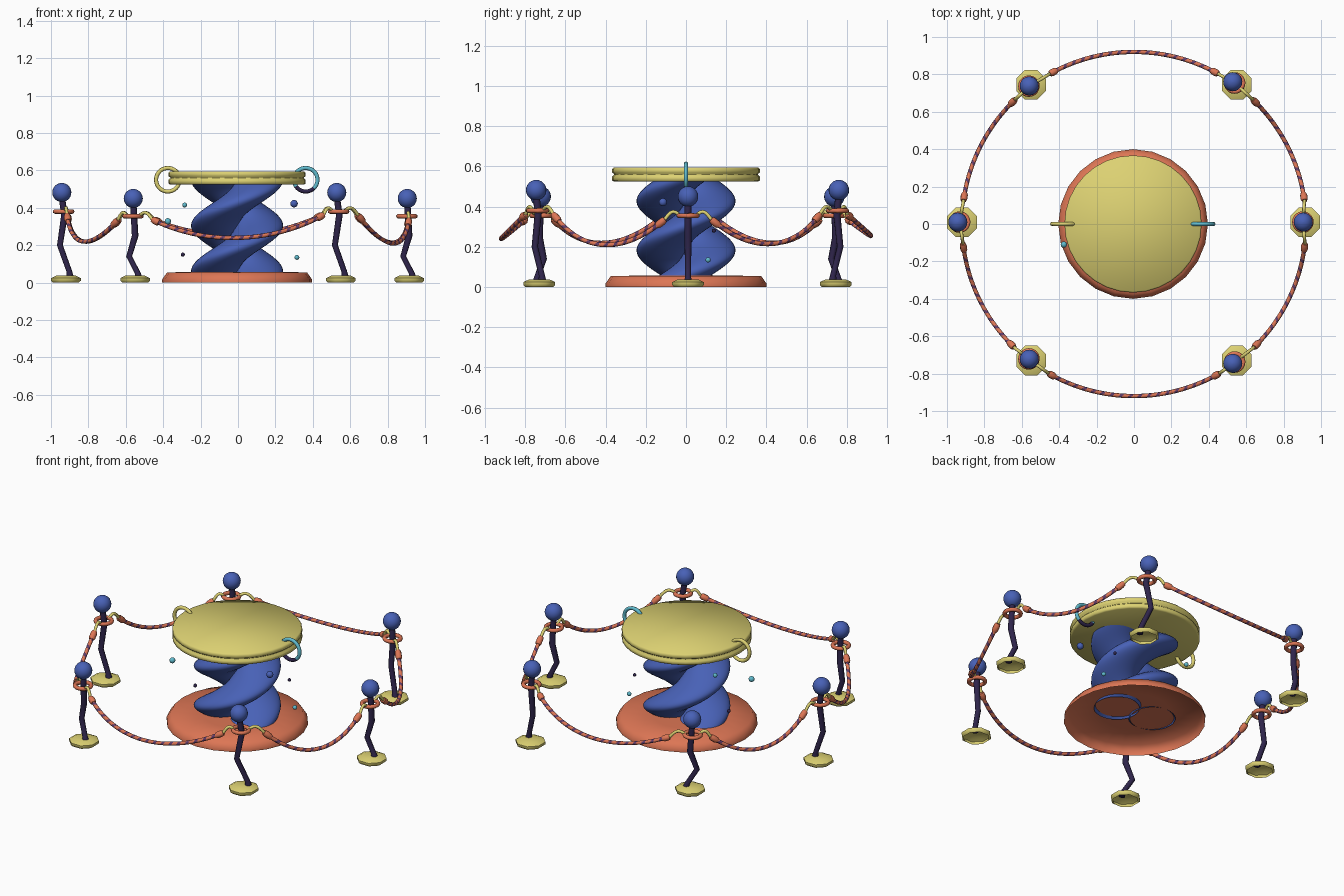
import bpy, bmesh, math
from math import sin, cos, pi, tau, radians
from mathutils import Vector as V

if "Cube" in bpy.data.objects:
    bpy.data.objects.remove(bpy.data.objects["Cube"])


def material(name, rgb):
    m = bpy.data.materials.new(name)
    m.diffuse_color = (*rgb, 1)
    m.use_nodes = True
    m.node_tree.nodes["Principled BSDF"].inputs["Base Color"].default_value = m.diffuse_color
    return m


BLUE = material("blue", (0.065, 0.12, 0.47))
YELLOW = material("pale yellow", (0.72, 0.64, 0.17))
ORANGE = material("coral orange", (0.72, 0.18, 0.09))
CYAN = material("light cyan", (0.12, 0.50, 0.62))
DARK = material("dark indigo", (0.028, 0.018, 0.07))
PURPLE = material("muted purple", (0.12, 0.045, 0.14))


def loft(name, rings, mats, closed=False, rule=None, angle=40, caps=(True, True)):
    """Skin a list of equal rings; rule(i, j, face) picks the material."""
    bm = bmesh.new()
    vs = [[bm.verts.new(p) for p in r] for r in rings]
    n, k = len(rings), len(rings[0])
    for i in range(n if closed else n - 1):
        a, b = vs[i], vs[(i + 1) % n]
        for j in range(k):
            f = bm.faces.new((a[j], a[(j + 1) % k], b[(j + 1) % k], b[j]))
            if rule:
                f.material_index = rule(i, j, f)
    if not closed and caps[0]:
        bm.faces.new(vs[0][::-1])
    if not closed and caps[1]:
        bm.faces.new(vs[-1])
    if closed or all(caps):
        bmesh.ops.recalc_face_normals(bm, faces=bm.faces)
    me = bpy.data.meshes.new(name)
    bm.to_mesh(me)
    bm.free()
    for m in mats:
        me.materials.append(m)
    me.shade_smooth()
    me.set_sharp_from_angle(angle=radians(angle))
    ob = bpy.data.objects.new(name, me)
    bpy.context.collection.objects.link(ob)
    return ob


def lathe(name, profile, n, loc, mat, turn=0.0, angle=40, caps=(True, True)):
    x, y, z0 = loc
    rings = [[(x + r * cos(turn + tau * j / n), y + r * sin(turn + tau * j / n), z0 + z)
              for j in range(n)] for r, z in profile]
    return loft(name, rings, [mat], angle=angle, caps=caps)


def tube(name, pts, radius, mats, sides=8, closed=False, rule=None, angle=50):
    """Sweep a circle along points; radius is a number or a list."""
    pts = [V(p) for p in pts]
    n = len(pts)
    rad = radius if isinstance(radius, list) else [radius] * n
    rings, side = [], None
    for i, p in enumerate(pts):
        if closed:
            t = pts[(i + 1) % n] - pts[i - 1]
        else:
            t = pts[min(i + 1, n - 1)] - pts[max(i - 1, 0)]
        t.normalize()
        side = side or t.orthogonal()
        side = (side - t * side.dot(t)).normalized()
        up = t.cross(side)
        rings.append([p + rad[i] * (side * cos(tau * j / sides) + up * sin(tau * j / sides))
                      for j in range(sides)])
    return loft(name, rings, mats, closed, rule, angle)


def ball(name, loc, r, mat, u=20, v=12):
    prof = [(r * max(sin(pi * i / v), 0.02), -r * cos(pi * i / v)) for i in range(v + 1)]
    return lathe(name, prof, u, loc, mat, angle=60)


CX = -0.005  # the central table sits slightly left

# Base: a shallow dish turned upside down, open beneath
lathe("base", [(0.40, 0), (0.40, 0.018), (0.374, 0.055), (0.2, 0.057)],
      24, (CX, 0, 0), ORANGE, angle=65, caps=(False, True))

# Two intertwined columns, open tubes that just pierce the base
for s in range(2):
    rings = []
    for i in range(61):
        z = 0.046 + 0.484 * i / 60
        a = pi * s + tau * (z - 0.06) / 0.49
        c = V((CX + 0.117 * cos(a), 0.117 * sin(a), z))
        rings.append([c + 0.129 * V((cos(tau * j / 32), sin(tau * j / 32), 0)) for j in range(32)])
    loft(f"twisted_column_{s + 1}", rings, [BLUE], angle=60, caps=(False, False))

# Table top: two rounded discs with a groove between, softly shaded on top
lathe("table_top", [(0.357, 0.524), (0.367, 0.530), (0.367, 0.550), (0.357, 0.558),
                    (0.357, 0.562), (0.367, 0.569), (0.367, 0.586), (0.360, 0.595)],
      32, (CX, 0, 0), YELLOW, angle=180)


# Ring handles through the rim
def handle(name, x, mats, rule=None):
    tube(name, [(x + 0.063 * cos(tau * k / 32), 0, 0.55 + 0.063 * sin(tau * k / 32))
                for k in range(32)], 0.011, mats, 8, True, rule)


handle("left_ring_handle", -0.375, [YELLOW])
handle("right_ring_handle", 0.362, [CYAN, DARK], lambda i, j, f: 1 if 19 <= i <= 27 else 0)

# Small floating beads around the columns
for i, (x, y, z, r, m) in enumerate([
        (-0.285, 0.12, 0.415, 0.013, CYAN), (-0.375, -0.11, 0.328, 0.017, CYAN),
        (0.315, 0.11, 0.135, 0.013, CYAN), (0.30, -0.115, 0.422, 0.020, BLUE),
        (-0.295, 0.0, 0.15, 0.011, DARK), (0.257, 0.139, 0.28, 0.010, DARK)]):
    ball(f"bead_{i + 1}", (x, y, z), r, m, 12, 8)

# Six posts, in order around the ring: x, y, tall or short, sideways lean
POSTS = [(0.915, 0.01, 0, 0), (0.55, 0.745, 1, -0.7), (-0.55, 0.745, 0, 0.7),
         (-0.92, 0.01, 1, 0), (-0.55, -0.73, 0, -0.7), (0.55, -0.73, 1, 0.7)]


def collar_centre(p):
    return V((p[0] - 0.012, p[1] - 0.012 * p[3], 0.38 if p[2] else 0.355))


for i, post in enumerate(POSTS):
    x, y, tall, lean = post
    # Octagonal foot, an open shell beneath
    lathe(f"post_foot_{i + 1}", [(0.074, 0), (0.086, 0.010), (0.086, 0.024), (0.055, 0.038)],
          8, (x, y, 0), YELLOW, pi / 8, angle=62, caps=(False, True))
    # Crooked stem
    if tall:
        path = [(0.022, 0.03), (0.018, 0.06), (-0.032, 0.20), (-0.008, 0.36), (-0.022, 0.46)]
    else:
        path = [(0.018, 0.03), (0.014, 0.05), (-0.032, 0.14), (0.0, 0.25), (-0.010, 0.43)]
    tube(f"post_stem_{i + 1}", [(x + d, y + d * lean, z) for d, z in path],
         [0.020, 0.015, 0.016, 0.018, 0.017], [DARK], 10)
    # Round knob
    top = path[-1][0]
    ball(f"post_knob_{i + 1}", (x + top, y + top * lean, 0.482 if tall else 0.45), 0.051, BLUE)
    # Collar ring
    c = collar_centre(post)
    tube(f"post_collar_{i + 1}", [c + 0.046 * V((cos(tau * k / 20), sin(tau * k / 20), 0))
                                  for k in range(20)], 0.012, [ORANGE], 8, True)

# Striped ropes sagging between posts, with end ferrules and hooks
SAG = [0.135, 0.095, 0.13, 0.13, 0.11, 0.14]
for i in range(6):
    p, q = POSTS[i], POSTS[(i + 1) % 6]
    a0 = math.atan2(p[1], p[0]) + 0.125
    a1 = math.atan2(q[1], q[0]) - 0.125
    if a1 < a0:
        a1 += tau
    z0, z1 = (collar_centre(w).z - 0.018 for w in (p, q))

    def rope_at(t):
        a = a0 + (a1 - a0) * t
        return V((0.92 * cos(a), 0.92 * sin(a), z0 + (z1 - z0) * t - SAG[i] * 4 * t * (1 - t)))

    length = 0.95 * (a1 - a0)
    n = round(length / 0.0065)
    tube(f"rope_{i + 1}", [rope_at(k / n) for k in range(n + 1)], 0.0115, [ORANGE, PURPLE], 8,
         rule=lambda k, j, f: 1 if (k + j) % 8 < 3 else 0)
    for end, post in ((0, p), (1, q)):
        step = 0.042 / length
        ts = [abs(end - step * k / 4) for k in range(5)]
        tube(f"rope_ferrule_{i + 1}_{end + 1}", [rope_at(t) for t in ts],
             [0.015, 0.019, 0.019, 0.019, 0.015], [ORANGE], 8)
        tip, c = rope_at(end), collar_centre(post)
        flat = V((tip.x - c.x, tip.y - c.y, 0)).normalized()
        start = c + flat * 0.040
        hook = [start + (tip - start) * u + V((0, 0, 0.028 * sin(pi * u))) for u in
                (0, 0.15, 0.3, 0.45, 0.6, 0.75, 0.9, 1)]
        tube(f"rope_hook_{i + 1}_{end + 1}", hook, 0.009, [YELLOW], 8)
